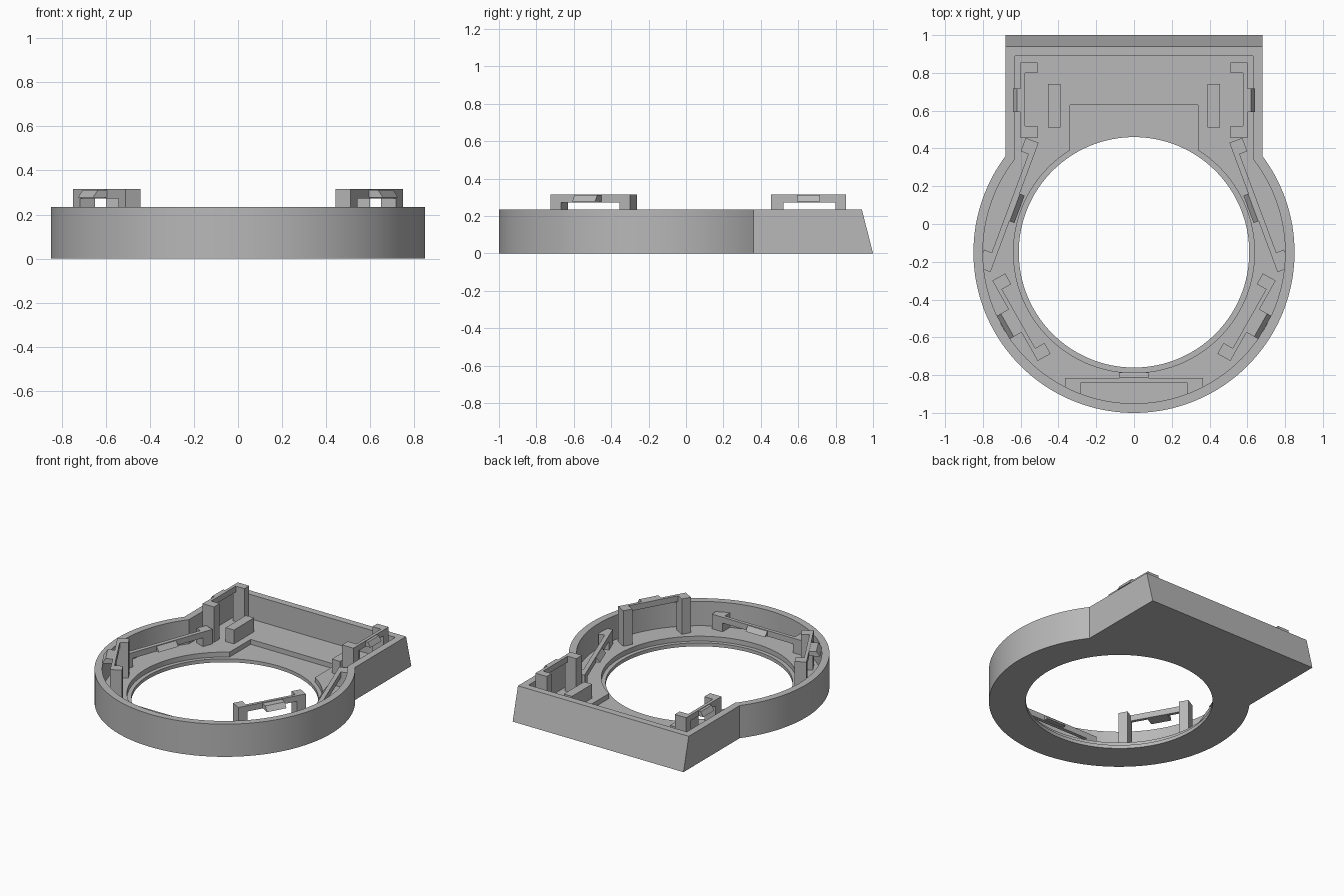
import bpy
import bmesh
from math import sin, cos, asin, sqrt, pi, radians
from mathutils import Vector

if "Cube" in bpy.data.objects:
    bpy.data.objects.remove(bpy.data.objects["Cube"])

grey = bpy.data.materials.new("plain_grey")
grey.use_nodes = True
COLOUR = (0.48, 0.48, 0.48, 1)
grey.diffuse_color = COLOUR
grey.node_tree.nodes["Principled BSDF"].inputs["Base Color"].default_value = COLOUR

RING_Y = -0.15      # centre of the ring
WALL_TOP = 0.235
FLOOR = 0.06


def loft(bm, low, high):
    """Closed solid between two matching outlines of 3D points."""
    a = [bm.verts.new(p) for p in low]
    b = [bm.verts.new(p) for p in high]
    n = len(a)
    bm.faces.new(a[::-1])
    bm.faces.new(b)
    for i in range(n):
        j = (i + 1) % n
        bm.faces.new((a[i], a[j], b[j], b[i]))


def finish(name, bm):
    bmesh.ops.recalc_face_normals(bm, faces=bm.faces)
    mesh = bpy.data.meshes.new(name)
    bm.to_mesh(mesh)
    bm.free()
    mesh.materials.append(grey)
    obj = bpy.data.objects.new(name, mesh)
    bpy.context.collection.objects.link(obj)
    return obj


def keyhole(r, half, end, z, n=112):
    """Circle that runs into a rectangular tail toward +y."""
    gap = asin(half / r)
    pts = []
    for i in range(n + 1):
        t = pi / 2 - gap - (2 * pi - 2 * gap) * i / n
        pts.append((r * cos(t), RING_Y + r * sin(t), z))
    return pts + [(-half, end, z), (half, end, z)]


def circle(r, z, n=128):
    return [(r * cos(2 * pi * i / n), RING_Y + r * sin(2 * pi * i / n), z) for i in range(n)]


def solid(name, low, high):
    bm = bmesh.new()
    loft(bm, low, high)
    return finish(name, bm)


# Housing: tapered shell with a cavity, a shallow recess and a round opening
housing = solid("housing", keyhole(0.85, 0.68, 1.0, 0), keyhole(0.85, 0.68, 0.94, WALL_TOP))
cutters = [
    solid("cavity_cutter", keyhole(0.80, 0.63, 0.89, FLOOR), keyhole(0.80, 0.63, 0.89, 0.5)),
    solid("recess_cutter", keyhole(0.638, 0.34, 0.63, 0.025), keyhole(0.638, 0.34, 0.63, 0.4)),
    solid("opening_cutter", circle(0.61, -0.2), circle(0.61, 0.6)),
]
bpy.context.view_layer.objects.active = housing
for cutter in cutters:
    cutter.hide_render = True
    mod = housing.modifiers.new("cut", 'BOOLEAN')
    mod.operation = 'DIFFERENCE'
    mod.solver = 'EXACT'
    mod.object = cutter
    bpy.ops.object.modifier_apply(modifier=mod.name)
for cutter in cutters:
    bpy.data.objects.remove(cutter)
bpy.ops.object.select_all(action='DESELECT')
housing.select_set(True)
bpy.ops.object.shade_smooth_by_angle(angle=radians(25))


def clip(name, start, end, toward, top, posts, depth, bar, tab, reach, slope):
    """Two posts joined by a bar along start-end, with a bevelled catch on the 'toward' side."""
    start, end = Vector(start), Vector(end)
    length = (end - start).length
    u = (end - start) / length
    v = Vector((-u.y, u.x))
    if v.dot(Vector(toward)) < 0:
        v = -v

    def ring(u0, u1, v0, v1, z):
        corners = ((u0, v0), (u1, v0), (u1, v1), (u0, v1))
        return [(*(start + u * a + v * b), z) for a, b in corners]

    bm = bmesh.new()
    spans = [(0, posts[0]), (length - posts[1], length)]
    for u0, u1 in spans:
        loft(bm, ring(u0, u1, -depth, 0, FLOOR - 0.01), ring(u0, u1, -depth, 0, top))
    under = top - 0.042
    u0, u1 = posts[0], length - posts[1]
    loft(bm, ring(u0, u1, -bar, 0, under), ring(u0, u1, -bar, 0, top))
    # Catch
    u0, u1 = (length - tab) / 2, (length + tab) / 2
    z_low, z_high = under + 0.004, top - 0.004
    loft(bm, ring(u0, u1, -0.005, reach, z_low),
         ring(u0, u1, -0.005, reach - slope, z_high))
    finish(name, bm)


for side, s in (("left", 1), ("right", -1)):
    # Tall clips hooking over the outer wall
    clip(side + "_tail_clip", (s * 0.60, 0.455), (s * 0.60, 0.855), (s, 0),
         0.315, (0.065, 0.055), 0.09, 0.022, 0.125, 0.04, 0.02)
    clip(side + "_front_clip", (s * 0.51, -0.725), (s * 0.75, -0.30), (s, -0.5),
         0.315, (0.065, 0.065), 0.078, 0.022, 0.14, 0.072, 0.025)
    # Low clips facing the opening
    clip(side + "_long_clip", (s * 0.505, 0.43), (s * 0.76, -0.255), (-s, 0),
         0.165, (0.075, 0.1), 0.073, 0.03, 0.155, 0.028, 0.026)
    # Upright rib on the tail floor
    x0, x1, y0, y1 = s * 0.39, s * 0.455, 0.51, 0.74
    outline = ((x0, y0), (x1, y0), (x1, y1), (x0, y1))
    solid(side + "_rib", [(x, y, FLOOR - 0.01) for x, y in outline],
          [(x, y, 0.16) for x, y in outline])

clip("front_low_clip", (-0.365, -0.815), (0.365, -0.815), (0, 1),
     0.165, (0.085, 0.085), 0.085, 0.025, 0.155, 0.028, 0.026)
